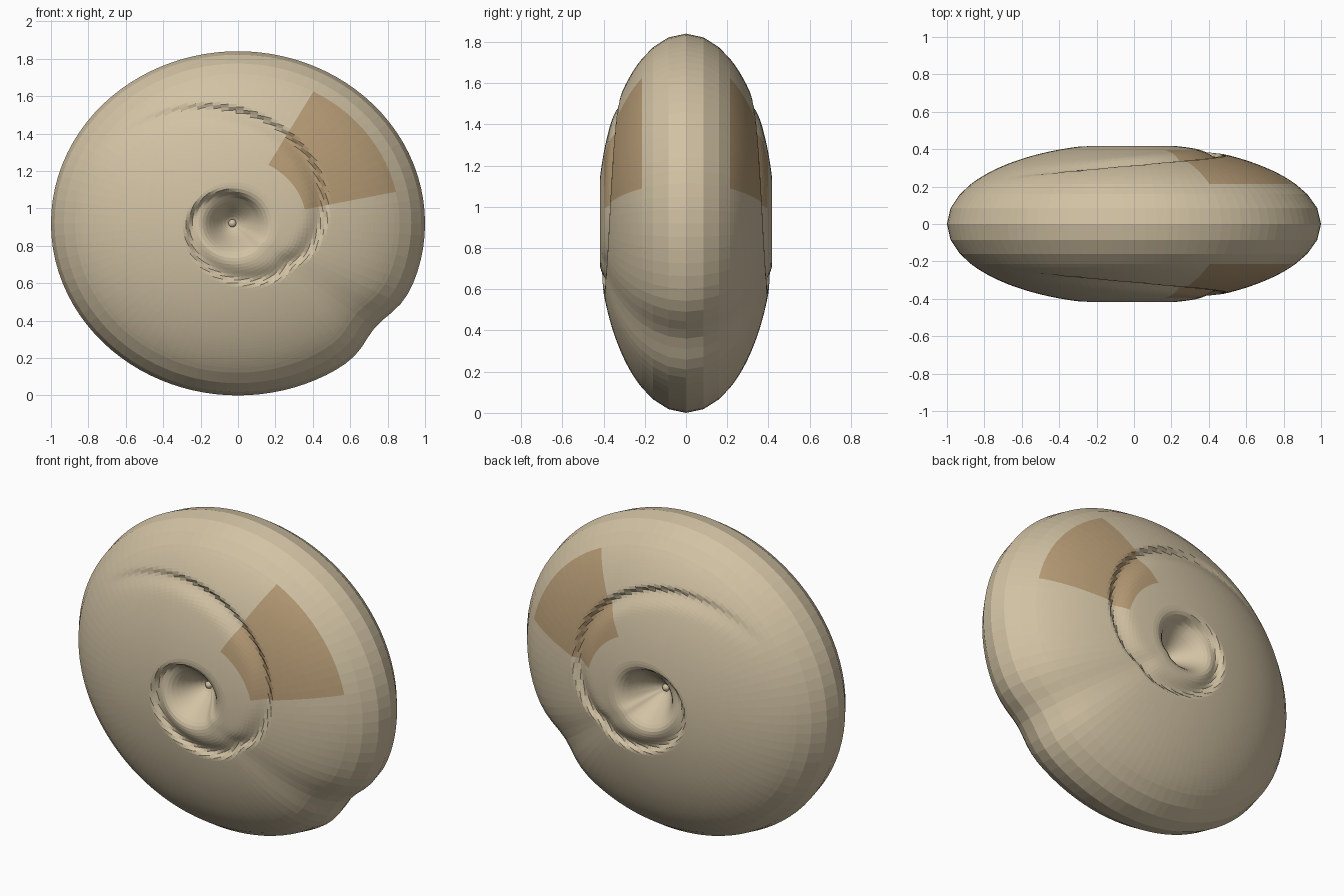
import bpy, bmesh
from math import sin, cos, pi, exp, sqrt, radians, degrees

if "Cube" in bpy.data.objects:
    bpy.data.objects.remove(bpy.data.objects["Cube"])

N = 96            # segments around the disc
CX, CZ = -0.03, 0.92


def material(name, col):
    m = bpy.data.materials.new(name)
    m.diffuse_color = (*col, 1)
    m.use_nodes = True
    m.node_tree.nodes["Principled BSDF"].inputs["Base Color"].default_value = m.diffuse_color
    return m


shell_mat = material("shell_tan", (0.64, 0.54, 0.37))
patch_mat = material("patch_brown", (0.47, 0.33, 0.18))


def rim_radius(t):
    # oval outline with the shallow notch where the last whorl ends
    r = 0.92 / sqrt((0.92 * cos(t)) ** 2 + sin(t) ** 2)
    d = (degrees(t) + 37 + 180) % 360 - 180
    return r * (1 - 0.05 * exp(-(d / 9) ** 2))


def half_width(s, t):
    # lens profile, spiral suture groove, sunken navel
    r = s * 0.95
    y = min(0.43 * sqrt(max(0, 1 - s * s)), 0.405 + 0.018 * min(1, r / 0.3))
    u0 = (150 - degrees(t)) % 360
    for u in (u0, u0 + 360):
        d = r - 0.78 * exp(-u / 255)
        width = 0.018 if d > 0 else 0.055
        depth = 0.03 * min(1, u / 60) * min(1, max(0, (520 - u) / 120))
        y -= depth * exp(-(d / width) ** 2)
    if r < 0.2:
        y -= 0.18 * (0.5 + 0.5 * cos(pi * r / 0.2))
    return max(0, y)


# rings from the rim to the navel
rings = [cos(a) for a in (0.2, 0.38, 0.52)] + [0.84 - 0.82 * i / 45 for i in range(46)]
angles = [2 * pi * i / N for i in range(N)]
bm = bmesh.new()


def ring(s, side):
    out = []
    for t in angles:
        r = s * rim_radius(t)
        x = r * cos(t) + CX * (1 - s)
        out.append(bm.verts.new((x, side * half_width(s, t), CZ + r * sin(t))))
    return out


rim = ring(1.0, 1)
for side in (-1, 1):
    prev, prev_s = rim, 1.0
    for s in rings:
        cur = ring(s, side)
        for i in range(N):
            j = (i + 1) % N
            f = bm.faces.new((prev[i], prev[j], cur[j], cur[i]))
            mid = degrees(angles[i]) + 180 / N
            if 10 < mid < 61 and 0.39 < (s + prev_s) / 2 < 0.875:
                f.material_index = 1          # brown patch
        prev, prev_s = cur, s
    bm.faces.new(prev)
bmesh.ops.recalc_face_normals(bm, faces=bm.faces)

me = bpy.data.meshes.new("spiral_shell")
bm.to_mesh(me)
bm.free()
me.materials.append(shell_mat)
me.materials.append(patch_mat)
shell = bpy.data.objects.new("spiral_shell", me)
bpy.context.collection.objects.link(shell)

# small bead at the centre of each navel
for side, name in ((-1, "front_navel_bead"), (1, "back_navel_bead")):
    bpy.ops.mesh.primitive_uv_sphere_add(segments=16, ring_count=8, radius=0.022,
                                         location=(CX, side * 0.225, CZ))
    bead = bpy.context.object
    bead.name = name
    bead.data.materials.append(shell_mat)
    bpy.ops.object.shade_smooth_by_angle()
